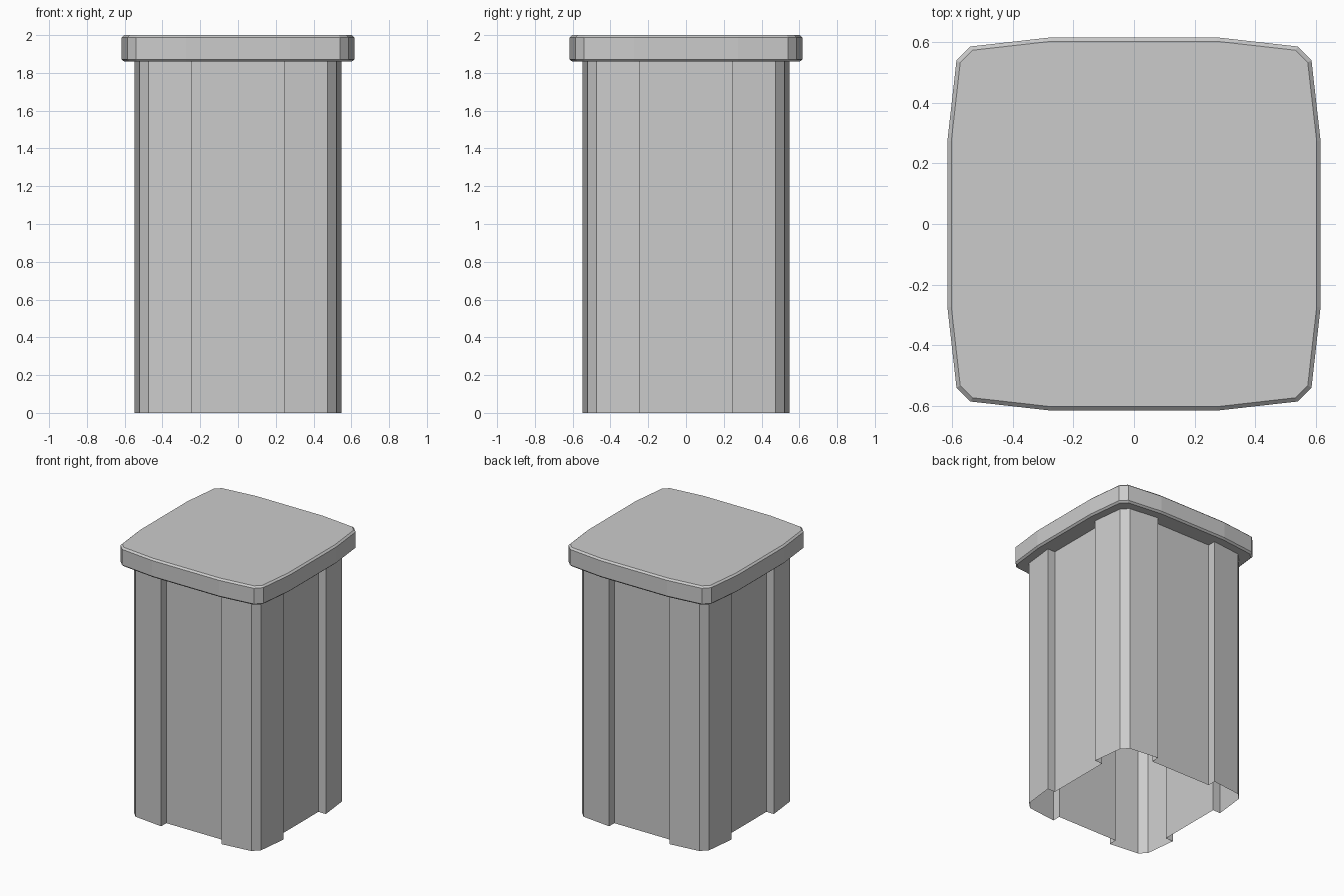
import bpy, bmesh
from mathutils import Vector

if "Cube" in bpy.data.objects:
    bpy.data.objects.remove(bpy.data.objects["Cube"])


def four_fold(quarter):
    # repeat one corner's outline points around the z axis
    pts = []
    for k in range(4):
        for x, y in quarter:
            for _ in range(k):
                x, y = -y, x
            pts.append(Vector((x, y)))
    return pts


def inset(pts, d):
    # move a convex outline inward by distance d
    out = []
    n = len(pts)
    for i, p in enumerate(pts):
        e1 = (p - pts[i - 1]).normalized()
        e2 = (pts[(i + 1) % n] - p).normalized()
        n1, n2 = Vector((-e1.y, e1.x)), Vector((-e2.y, e2.x))
        out.append(p + (n1 + n2) * d / (1 + n1.dot(n2)))
    return out


def loft(name, rings, caps):
    bm = bmesh.new()
    loops = [[bm.verts.new((p.x, p.y, z)) for p in pts] for pts, z in rings]
    for a, b in zip(loops, loops[1:]):
        n = len(a)
        for i in range(n):
            j = (i + 1) % n
            bm.faces.new((a[i], a[j], b[j], b[i]))
    if caps:
        bm.faces.new(loops[0][::-1])
        bm.faces.new(loops[-1])
    mesh = bpy.data.meshes.new(name)
    bm.to_mesh(mesh)
    bm.free()
    obj = bpy.data.objects.new(name, mesh)
    bpy.context.collection.objects.link(obj)
    return obj


# Body: thin open-bottomed shell with four corner posts and recessed panels
post = four_fold([(0.486, 0.247), (0.547, 0.247) , (0.521, 0.474),
                  (0.474, 0.521), (0.247, 0.547), (0.247, 0.486)])
loft("body_shell", [(post, 0.0), (post, 1.862)], caps=False)

# Lid: bowed slab with small bevels above and below
rim = four_fold([(0.616, 0.275), (0.586, 0.54), (0.54, 0.586), (0.275, 0.616)])
small = inset(rim, 0.013)
loft("lid", [(small, 1.86), (rim, 1.872), (rim, 1.988), (small, 2.0)], caps=True)
